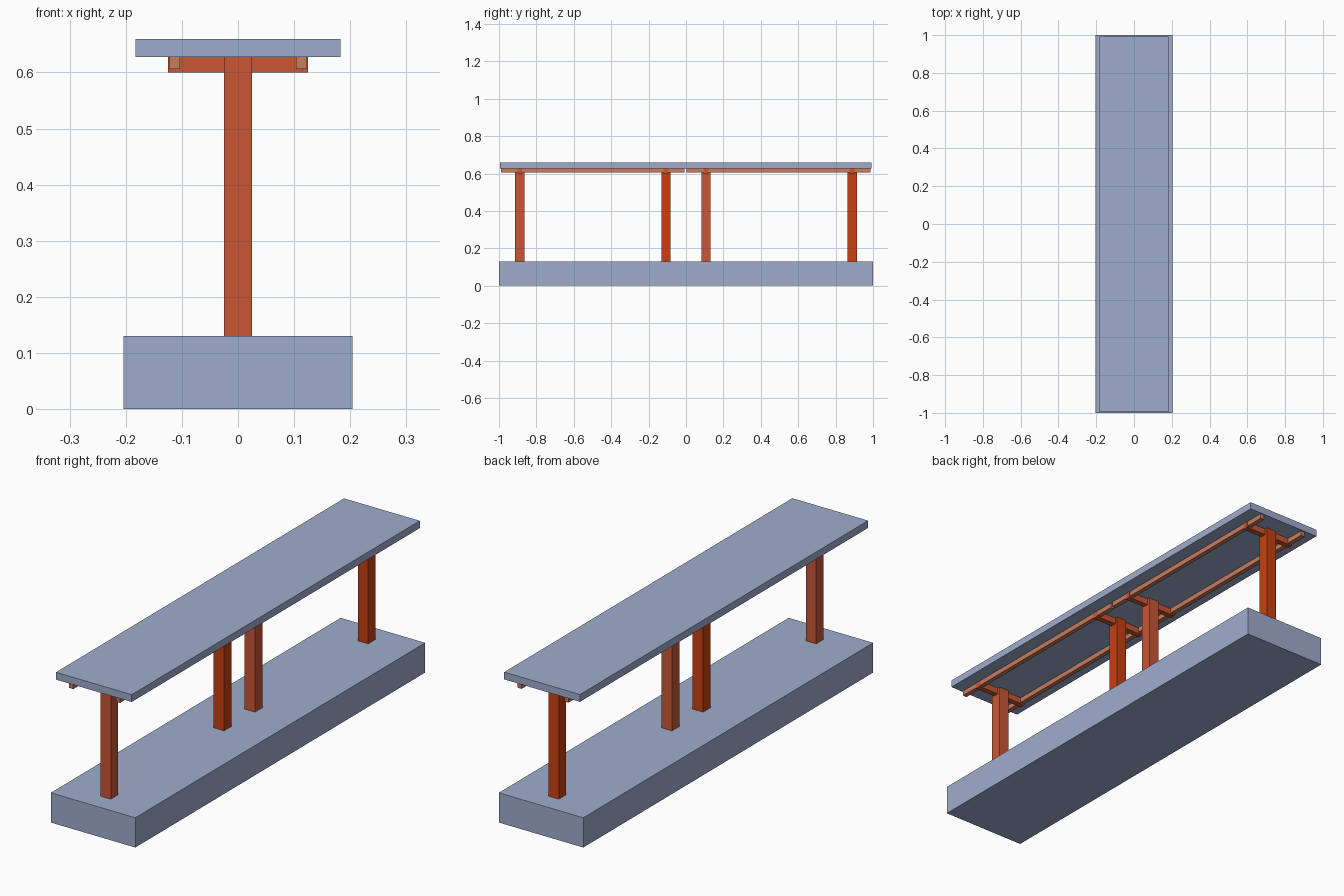
import bpy

if "Cube" in bpy.data.objects:
    bpy.data.objects.remove(bpy.data.objects["Cube"])


def material(name, color):
    m = bpy.data.materials.new(name)
    m.diffuse_color = (*color, 1.0)
    m.use_nodes = True
    m.node_tree.nodes["Principled BSDF"].inputs["Base Color"].default_value = m.diffuse_color
    return m


BLUE = material("pale_blue", (0.345, 0.415, 0.61))
DEEP = material("deep_orange", (0.578, 0.050, 0.005))
RUST = material("rust_orange", (0.578, 0.093, 0.036))
TAN = material("light_tan_orange", (0.578, 0.205, 0.114))


def box(name, x, y, z, mat):
    """Box spanning the given (min, max) ranges."""
    spans = (x, y, z)
    bpy.ops.mesh.primitive_cube_add(size=1, location=[(a + b) / 2 for a, b in spans])
    ob = bpy.context.object
    ob.name = name
    ob.scale = [b - a for a, b in spans]
    bpy.ops.object.transform_apply(location=False, rotation=False, scale=True)
    ob.data.materials.append(mat)
    return ob


BASE_TOP, ROOF_BOTTOM = 0.13, 0.628

# Platform and roof slabs
box("platform", (-0.204, 0.204), (-1, 1), (0, BASE_TOP), BLUE)
box("roof", (-0.183, 0.183), (-0.995, 0.993), (ROOF_BOTTOM, 0.66), BLUE)

# Posts with a cross beam on each
for i, (y, mat) in enumerate(((-0.888, RUST), (-0.107, DEEP),
                              (0.107, RUST), (0.888, DEEP))):
    box(f"post_{i}", (-0.025, 0.025), (y - 0.025, y + 0.025), (BASE_TOP, ROOF_BOTTOM), mat)
    box(f"cross_beam_{i}", (-0.125, 0.125), (y - 0.0125, y + 0.0125), (0.60, ROOF_BOTTOM), RUST)

# Long rails under the roof, one pair per half
for half, span in (("front", (-0.99, -0.007)), ("back", (0.003, 0.987))):
    for side, x in (("left", (-0.123, -0.103)), ("right", (0.103, 0.123))):
        box(f"{half}_{side}_rail", x, span, (0.606, ROOF_BOTTOM), TAN)
